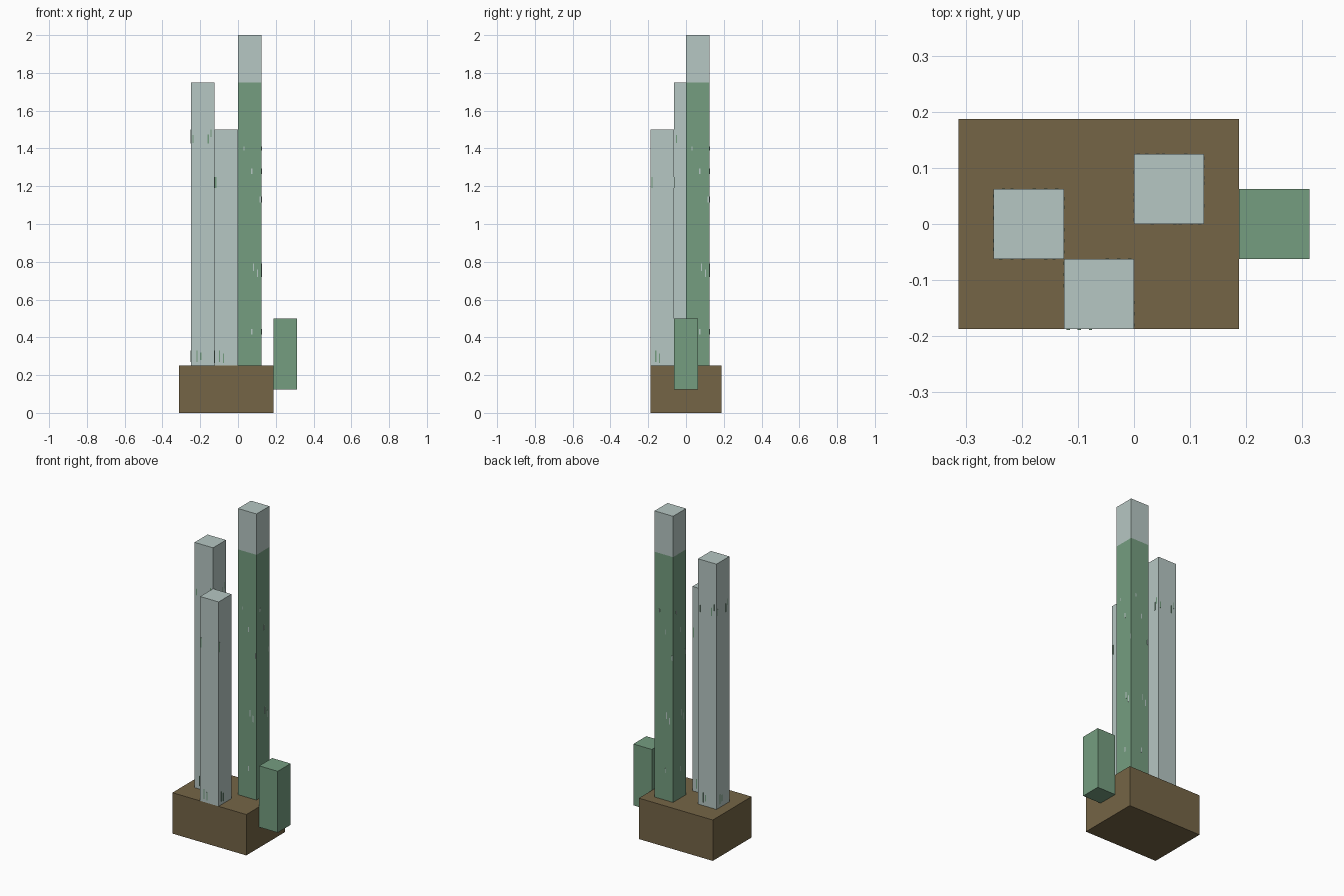
import bpy, bmesh
from math import pi
from mathutils import Matrix, Vector

cube = bpy.data.objects.get("Cube")
if cube:
    bpy.data.objects.remove(cube, do_unlink=True)


def material(name, rgb):
    mat = bpy.data.materials.new(name)
    mat.use_nodes = True
    mat.diffuse_color = (*rgb, 1)
    bsdf = next(n for n in mat.node_tree.nodes if n.type == 'BSDF_PRINCIPLED')
    bsdf.inputs["Base Color"].default_value = (*rgb, 1)
    return mat


brown = material("earth_brown", (0.178, 0.130, 0.061))
green = material("moss_green", (0.178, 0.337, 0.216))
pale = material("pale_grey_green", (0.468, 0.571, 0.546))


def add_box(bm, centre, size, turn=Matrix()):
    """Add a box, with its placement optionally turned about a column axis."""
    matrix = turn @ Matrix.Translation(centre) @ Matrix.Diagonal((*size, 1))
    bmesh.ops.create_cube(bm, size=1, matrix=matrix)


def finish(name, bm, *mats):
    mesh = bpy.data.meshes.new(name)
    bm.to_mesh(mesh)
    bm.free()
    for mat in mats:
        mesh.materials.append(mat)
    obj = bpy.data.objects.new(name, mesh)
    bpy.context.collection.objects.link(obj)
    return obj


def block(name, x, y, bottom, top, width, depth, mat, cap=None, cap_from=0):
    """Upright block; an optional second colour starts at cap_from."""
    bm = bmesh.new()
    add_box(bm, (x, y, (bottom + top) / 2), (width, depth, top - bottom))
    if cap:
        bmesh.ops.bisect_plane(bm, geom=bm.verts[:] + bm.edges[:] + bm.faces[:],
                               plane_co=(0, 0, cap_from), plane_no=(0, 0, 1))
        for face in bm.faces:
            face.material_index = int(face.calc_center_median().z > cap_from)
    return finish(name, bm, mat, *([cap] if cap else []))


def flecks(name, x, y, mat, marks):
    """Thin painted marks (offset, height, length) on all four column sides."""
    bm = bmesh.new()
    for side in range(4):
        turn = Matrix.Translation((x, y, 0)) @ Matrix.Rotation(side * pi / 2, 4, 'Z')
        for offset, z, length in marks:
            add_box(bm, Vector((offset, -W / 2, z)), (0.006, 0.002, length), turn)
    return finish(name, bm, mat)


W = 0.125

# Soil block and the small side shoot
block("base", -W / 2, 0, 0, 0.25, 0.5, 0.375, brown)
block("side_shoot", 0.25, 0, 0.125, 0.5, W, W, green)

# Three tall columns
block("tall_column", 0.0625, 0.0625, 0.25, 2, W, W, green, pale, 1.75)
block("middle_column", -0.1875, 0, 0.25, 1.75, W, W, pale)
block("short_column", -0.0625, -0.125, 0.25, 1.5, W, W, pale)

# Small weathered flecks on the columns
flecks("middle_column_flecks", -0.1875, 0, green,
       [(-0.05, 1.45, 0.04), (0.03, 1.45, 0.05), (0.045, 1.48, 0.04),
        (-0.03, 0.3, 0.06), (-0.01, 0.3, 0.04)])
flecks("short_column_flecks", -0.0625, -0.125, green,
       [(-0.055, 1.22, 0.06), (-0.035, 0.3, 0.06), (-0.015, 0.29, 0.05)])
flecks("tall_column_flecks", 0.0625, 0.0625, pale,
       [(-0.03, 1.4, 0.02), (0.01, 1.28, 0.03), (0.055, 1.13, 0.03),
        (0.02, 0.77, 0.04), (0.04, 0.74, 0.04), (0.01, 0.43, 0.03)])
